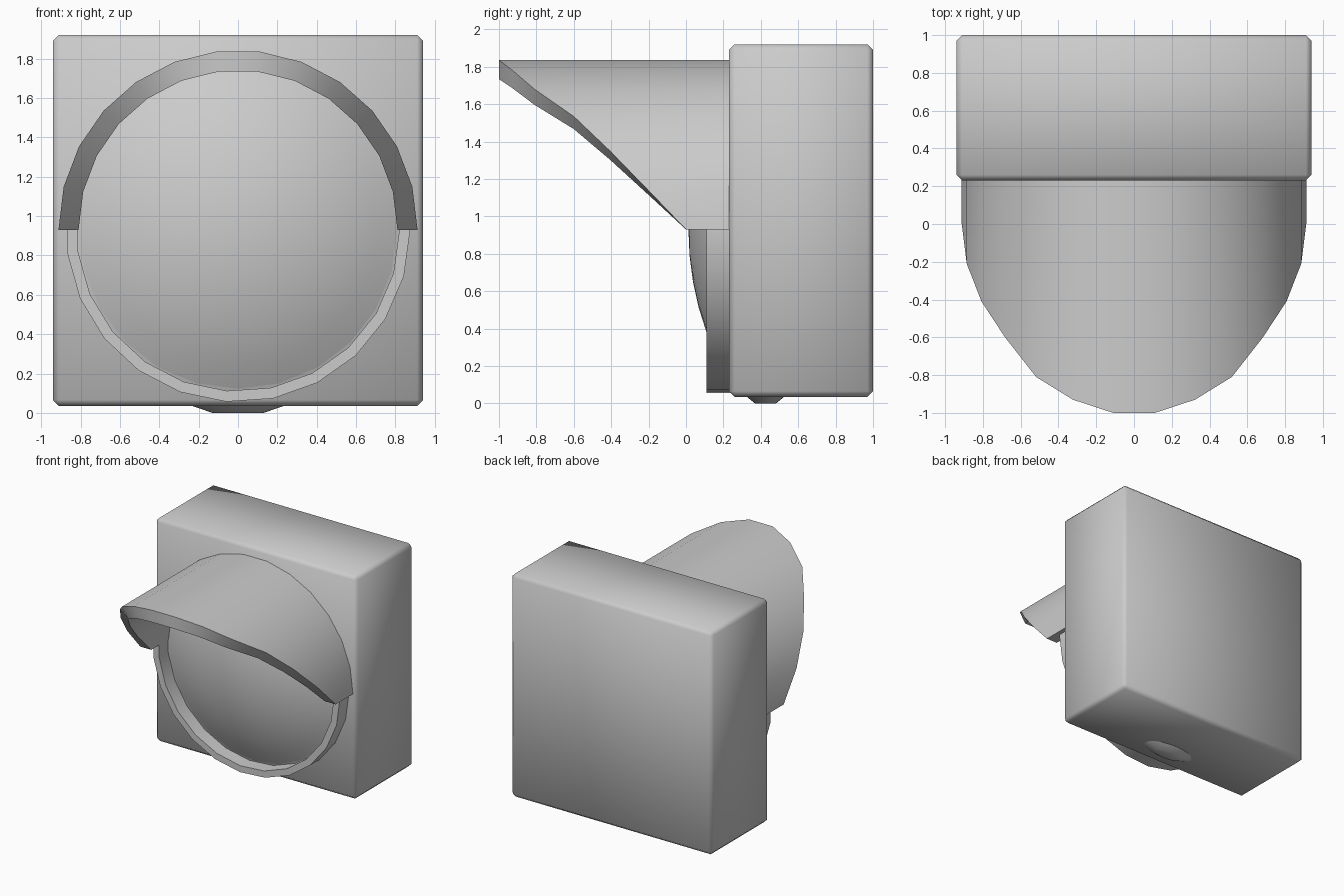
import bpy, bmesh
from math import sin, cos, pi, sqrt, radians

if "Cube" in bpy.data.objects:
    bpy.data.objects.remove(bpy.data.objects["Cube"])

CZ = 0.93      # height of the lamp axis
FACE = 0.23    # y of the housing front face


def finish(name, bm, angle=None):
    """Turn a bmesh into a smooth-shaded object."""
    bmesh.ops.recalc_face_normals(bm, faces=bm.faces)
    me = bpy.data.meshes.new(name)
    bm.to_mesh(me)
    bm.free()
    ob = bpy.data.objects.new(name, me)
    bpy.context.collection.objects.link(ob)
    bpy.ops.object.select_all(action='DESELECT')
    ob.select_set(True)
    bpy.context.view_layer.objects.active = ob
    if angle is None:
        bpy.ops.object.shade_smooth()
    else:
        bpy.ops.object.shade_smooth_by_angle(angle=radians(angle))
    return ob


def lathe(name, profile, segs, closed, angle):
    """Revolve (radius, y) points about the lamp axis."""
    bm = bmesh.new()
    loops = []
    for r, y in profile:
        if r == 0:
            loops.append([bm.verts.new((0, y, CZ))] * segs)
        else:
            loops.append([bm.verts.new((r * cos(2 * pi * i / segs), y,
                                        CZ + r * sin(2 * pi * i / segs)))
                          for i in range(segs)])
    pairs = list(zip(loops, loops[1:]))
    if closed:
        pairs.append((loops[-1], loops[0]))
    for a, b in pairs:
        for i in range(segs):
            j = (i + 1) % segs
            bm.faces.new(dict.fromkeys((a[i], a[j], b[j], b[i])))
    return finish(name, bm, angle)


# Housing: chamfered box
bm = bmesh.new()
bmesh.ops.create_cube(bm, size=1)
for v in bm.verts:
    v.co = (v.co.x * 1.88, v.co.y * 0.77 + 0.615, v.co.z * 1.885 + 0.978)
bmesh.ops.bevel(bm, geom=bm.edges[:], offset=0.03, segments=1,
                affect='EDGES', profile=0.5)
finish("housing", bm)

# Lens retaining ring
lathe("lens_ring", [(0.82, 0.11), (0.875, 0.11), (0.875, 0.25), (0.82, 0.25)],
      23, True, 30)

# Domed lens: shallow spherical cap
R = 1.62
lathe("lens", [(r, 0.013 + R - sqrt(R * R - r * r))
               for r in (0, 0.14, 0.28, 0.42, 0.56, 0.7, 0.83)],
      24, False, 60)

# Visor: half tube whose front edge sweeps back toward the sides
front = [0.0, -0.21, -0.41, -0.60, -0.81, -0.93, -1.0]
front += front[::-1]
bm = bmesh.new()
sections = []
for i, y in enumerate(front):
    a = pi * i / 13
    sections.append([bm.verts.new((r * cos(a), yy, CZ + r * sin(a)))
                     for r, yy in ((0.912, y), (0.912, FACE + 0.01),
                                   (0.81, FACE + 0.01), (0.81, y))])
for a, b in zip(sections, sections[1:]):
    for k in range(4):
        m = (k + 1) % 4
        bm.faces.new((a[k], a[m], b[m], b[k]))
bm.faces.new(sections[0])
bm.faces.new(sections[-1])
finish("visor", bm, 30)

# Bottom mounting boss: flattened oval
bm = bmesh.new()
bmesh.ops.create_cone(bm, cap_ends=True, segments=20,
                      radius1=0.13, radius2=0.26, depth=0.045)
for v in bm.verts:
    v.co = (v.co.x, v.co.y * 0.43 + 0.425, v.co.z + 0.0225)
finish("bottom_boss", bm, 40)
